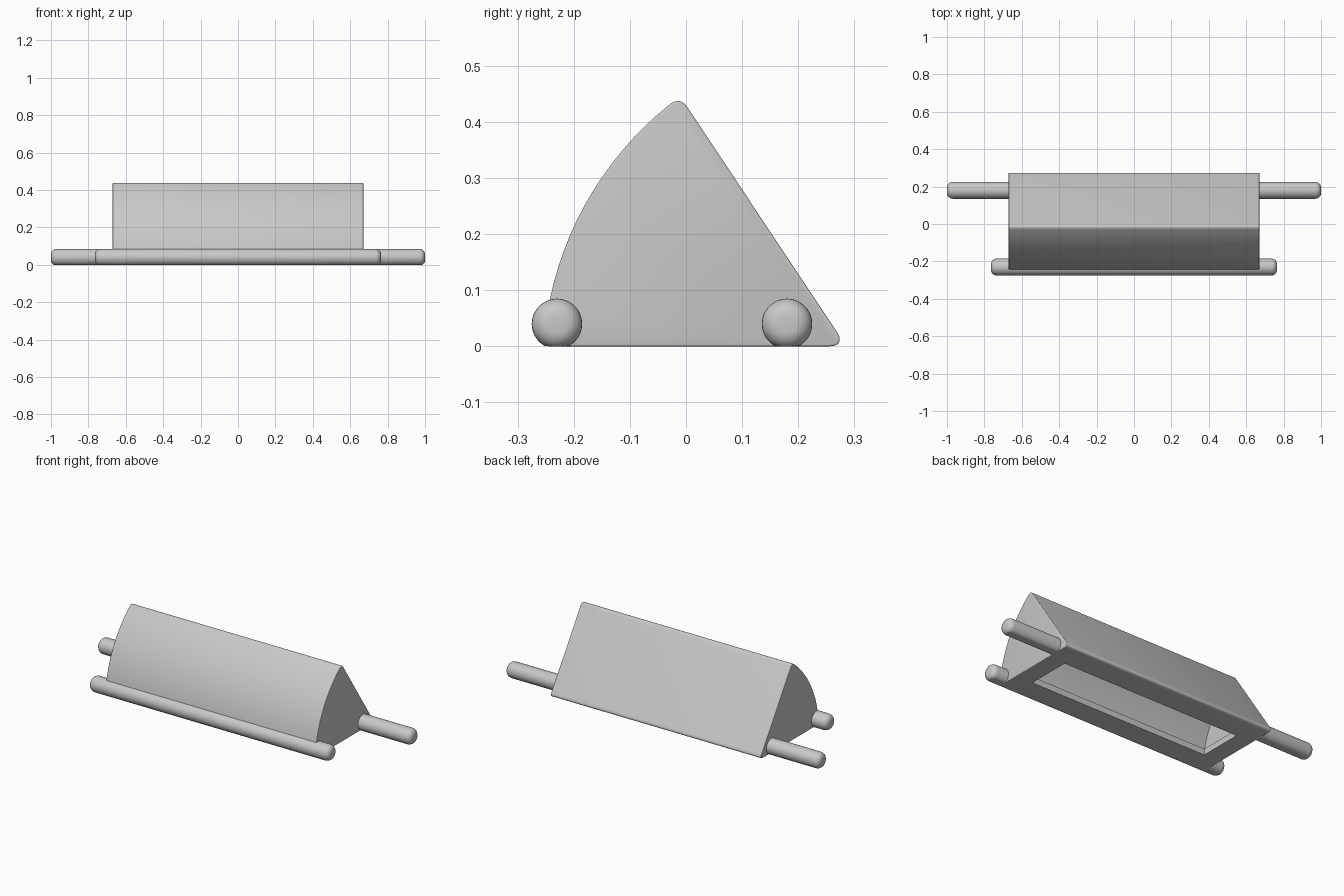
import bpy, bmesh, math

if "Cube" in bpy.data.objects:
    bpy.data.objects.remove(bpy.data.objects["Cube"])

grey = bpy.data.materials.new("plain grey")
grey.diffuse_color = (0.58, 0.58, 0.58, 1)
grey.use_nodes = True
grey.node_tree.nodes["Principled BSDF"].inputs["Base Color"].default_value = grey.diffuse_color


def make_object(name, bm):
    bmesh.ops.recalc_face_normals(bm, faces=bm.faces[:])
    mesh = bpy.data.meshes.new(name)
    bm.to_mesh(mesh)
    bm.free()
    ob = bpy.data.objects.new(name, mesh)
    bpy.context.collection.objects.link(ob)
    mesh.materials.append(grey)
    return ob


def shade(ob):
    bpy.ops.object.select_all(action='DESELECT')
    ob.select_set(True)
    bpy.context.view_layer.objects.active = ob
    bpy.ops.object.shade_smooth_by_angle(angle=math.radians(30))


def wedge_profile(inset, bottom=0.0, steps=18):
    """Curved front, sloped back, flat base; shrunk inwards by inset."""
    cy, cz, r = 0.345, -0.038, 0.6 - inset
    ny, nz = 0.832, 0.554                       # normal of the sloped back
    d = 0.238 - inset
    gap = ny * cy + nz * cz - d
    run = math.sqrt(r * r - gap * gap)
    apex = (cy - ny * gap - nz * run, cz - nz * gap + ny * run)
    a0 = math.pi - math.asin((bottom - cz) / r)
    a1 = math.atan2(apex[1] - cz, apex[0] - cy)
    pts = [((d - nz * bottom) / ny, bottom)]
    for i in range(steps + 1):
        a = a0 + (a1 - a0) * i / steps
        pts.append((cy + r * math.cos(a), cz + r * math.sin(a)))
    return pts


def round_edges(bm, edges, offset):
    bmesh.ops.bevel(bm, geom=edges, offset=offset, segments=4, profile=0.5,
                    affect='EDGES', clamp_overlap=True)


def wedge(name, inset, half, bottom=0.0, rounded=False):
    bm = bmesh.new()
    pts = wedge_profile(inset, bottom)
    face = bm.faces.new([bm.verts.new((-half, y, z)) for y, z in pts])
    ext = bmesh.ops.extrude_face_region(bm, geom=[face], use_keep_orig=True)
    new = [g for g in ext["geom"] if isinstance(g, bmesh.types.BMVert)]
    bmesh.ops.translate(bm, verts=new, vec=(2 * half, 0, 0))
    bmesh.ops.recalc_face_normals(bm, faces=bm.faces[:])
    if rounded:
        def long_edges(back):
            return [e for e in bm.edges
                    if abs(e.verts[0].co.x - e.verts[1].co.x) > half
                    and e.calc_face_angle(0) > math.radians(25)
                    and (e.verts[0].co.y > 0.2) == back]
        round_edges(bm, long_edges(True), 0.028)
        round_edges(bm, long_edges(False), 0.019)
        ends = [e for e in bm.edges
                if all(abs(abs(v.co.x) - half) < 1e-5 for v in e.verts)]
        round_edges(bm, ends, 0.013)
    return make_object(name, bm)


def cut(ob, cutter):
    cutter.hide_render = True
    mod = ob.modifiers.new("cut", 'BOOLEAN')
    mod.operation = 'DIFFERENCE'
    mod.solver = 'EXACT'
    mod.object = cutter
    bpy.context.view_layer.objects.active = ob
    bpy.ops.object.modifier_apply(modifier=mod.name)
    bpy.data.objects.remove(cutter)


def rod(name, half, y, r=0.045, zc=0.04, fillet=0.03, n=36):
    """Rod along x with rounded ends, trimmed flat at the ground."""
    curve = [(half - fillet * (1 - math.cos(t)), r - fillet + fillet * math.sin(t))
             for t in [i * math.pi / 12 for i in range(7)]]
    rings = [(-x, rad) for x, rad in curve] + curve[::-1]
    bm = bmesh.new()
    loops = []
    for x, rad in rings:
        loops.append([bm.verts.new((x, y + rad * math.cos(2 * math.pi * k / n),
                                    max(0.0, zc + rad * math.sin(2 * math.pi * k / n))))
                      for k in range(n)])
    for a, b in zip(loops, loops[1:]):
        for k in range(n):
            bm.faces.new((a[k], a[(k + 1) % n], b[(k + 1) % n], b[k]))
    bm.faces.new(loops[0])
    bm.faces.new(loops[-1])
    shade(make_object(name, bm))


# Wedge shaped thin shell with a smaller opening through its floor
wall = 0.035
body = wedge("housing", 0.0, 0.67, rounded=True)
cut(body, wedge("hollow_cutter", wall, 0.67 - wall, bottom=wall))

bm = bmesh.new()
bmesh.ops.create_cube(bm, size=1)
bmesh.ops.scale(bm, verts=bm.verts[:], vec=(1.13, 0.253, 0.12))
bmesh.ops.translate(bm, verts=bm.verts[:], vec=(0, 0.0035, 0))
cut(body, make_object("opening_cutter", bm))
shade(body)

# Front rod and longer back rod
rod("front_rod", 0.765, -0.23)
rod("back_rod", 1.0, 0.18)
